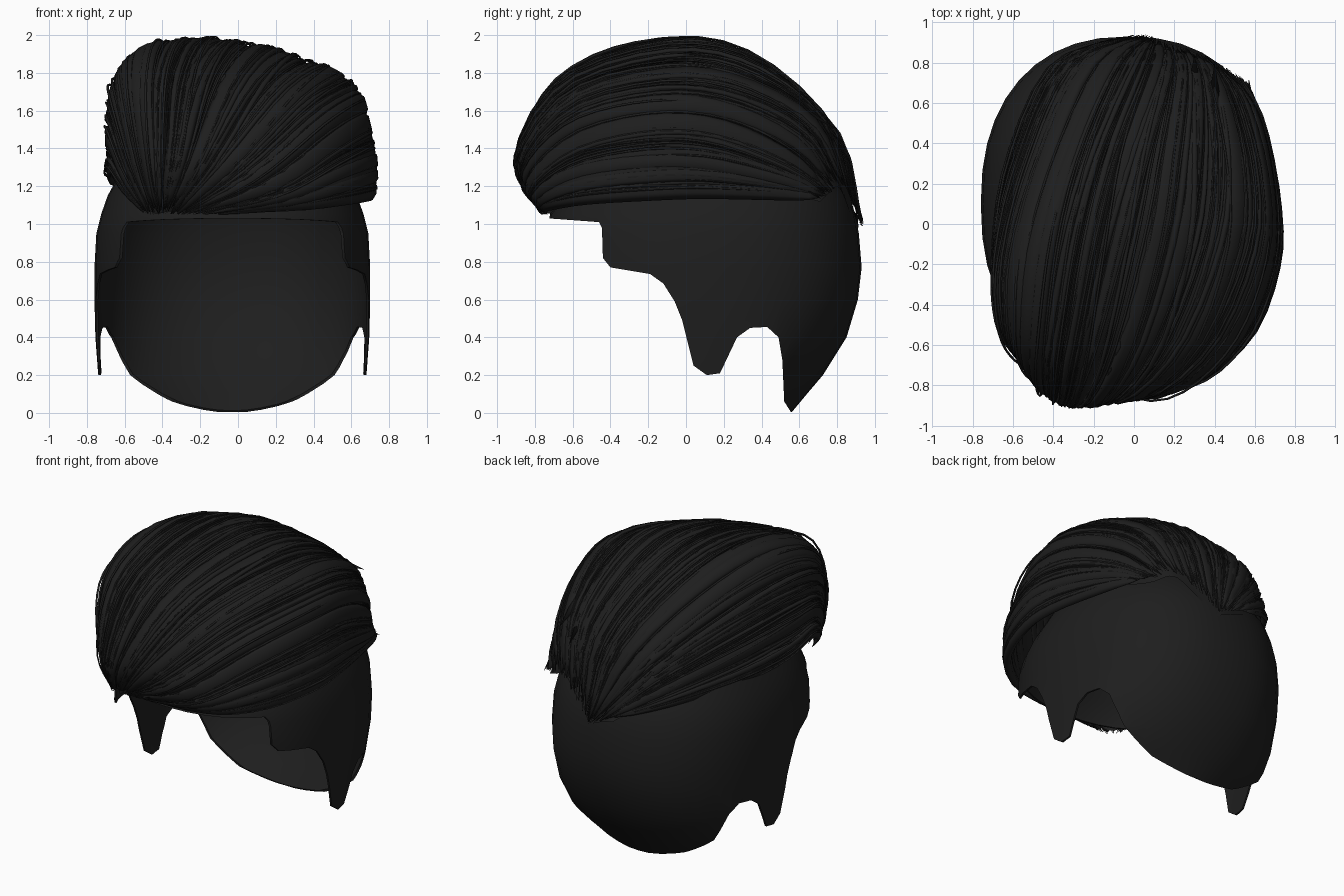
import bpy, bmesh, math, random
from mathutils import Vector

if "Cube" in bpy.data.objects:
    bpy.data.objects.remove(bpy.data.objects["Cube"])

random.seed(7)
black = bpy.data.materials.new("dark_hair")
black.diffuse_color = (0.013, 0.013, 0.013, 1)
black.use_nodes = True
black.node_tree.nodes["Principled BSDF"].inputs["Base Color"].default_value = black.diffuse_color


def make_object(name, bm):
    bmesh.ops.recalc_face_normals(bm, faces=bm.faces)
    me = bpy.data.meshes.new(name)
    bm.to_mesh(me)
    bm.free()
    me.materials.append(black)
    for p in me.polygons:
        p.use_smooth = True
    ob = bpy.data.objects.new(name, me)
    bpy.context.collection.objects.link(ob)
    return ob


def bridge(bm, a, b):
    n = len(a)
    for i in range(n):
        bm.faces.new((a[i], a[(i + 1) % n], b[(i + 1) % n], b[i]))


# Scalp: stacked rounded rings (z, half width, front depth, back y)
RINGS = [(-.02, .42, .80, .54), (.03, .53, .80, .582), (.1, .63, .82, .64), (.2, .71, .83, .725), (.4, .725, .84, .85),
         (.6, .73, .84, .91), (.77, .73, .84, .93), (.95, .72, .84, .915), (1.05, .695, .82, .895),
         (1.15, .66, .75, .86), (1.35, .55, .62, .72), (1.5, .41, .45, .53), (1.6, .22, .25, .32)]
bm = bmesh.new()
prev = None
for z, hx, front, back in RINGS:
    ring = []
    power = 2 / (2 + .3 * max(0, min(1, (z - .1) / .4)))
    for i in range(40):
        a = 2 * math.pi * i / 40
        c, s = [math.copysign(abs(v) ** power, v) for v in (math.cos(a), math.sin(a))]
        ring.append(bm.verts.new((-.03 + hx * c, .1 + s * (back - .1 if s > 0 else front), z)))
    if prev:
        bridge(bm, prev, ring)
    prev = ring
top = bm.verts.new((-.03, .1, 1.64))
for i in range(40):
    bm.faces.new((prev[i], prev[(i + 1) % 40], top))
scalp = make_object("scalp", bm)

# Hairline cutter: side outline with temple, sideburn, ear notch and nape
HAIRLINE = [(-1.2, 1.03), (-.73, 1.03), (-.46, 1.01), (-.445, .98), (-.44, .82), (-.40, .77), (-.19, .735),
            (-.12, .685), (-.06, .59), (-.02, .49), (.04, .25), (.11, .2), (.18, .21), (.27, .40),
            (.34, .45), (.43, .455), (.49, .40), (.51, .28), (.52, .06), (.555, .005),
            (1.2, .005), (1.2, 2.2), (-1.2, 2.2)]
bm = bmesh.new()
sides = [[bm.verts.new((x, y, z)) for y, z in HAIRLINE] for x in (-1.2, 1.2)]
bridge(bm, *sides)
for s in sides:
    bm.faces.new(s)
cutter = make_object("hairline_cutter", bm)
cutter.hide_render = True

solid = scalp.modifiers.new("thickness", 'SOLIDIFY')
solid.thickness, solid.offset = .012, -1
cut = scalp.modifiers.new("hairline", 'BOOLEAN')
cut.object, cut.operation, cut.solver = cutter, 'INTERSECT', 'EXACT'
bpy.context.view_layer.objects.active = scalp
scalp.select_set(True)
for m in ("thickness", "hairline"):
    bpy.ops.object.modifier_apply(modifier=m)
bpy.ops.object.shade_smooth_by_angle(angle=math.radians(40))
bpy.data.objects.remove(cutter)

# Swept volume: guide paths from the back to the front tuft, left to right
GUIDES = [
    [(-.08, .93, 1.06), (-.42, .77, 1.2), (-.62, .3, 1.24), (-.68, -.12, 1.26), (-.67, -.4, 1.3), (-.61, -.57, 1.2), (-.5, -.65, 1.06)],
    [(.05, .94, 1.0), (-.28, .78, 1.45), (-.5, .29, 1.71), (-.62, -.18, 1.8), (-.62, -.53, 1.68), (-.55, -.69, 1.34), (-.46, -.72, 1.05)],
    [(.12, .92, 1.0), (.08, .78, 1.5), (-.08, .36, 1.88), (-.2, -.1, 1.965), (-.31, -.65, 1.77), (-.36, -.89, 1.35), (-.4, -.77, 1.05)],
    [(.34, .84, 1.2), (.43, .67, 1.54), (.51, .3, 1.74), (.5, -.1, 1.79), (.3, -.6, 1.66), (-.02, -.87, 1.32), (-.32, -.76, 1.05)],
    [(.48, .76, 1.16), (.61, .53, 1.32), (.675, .15, 1.47), (.66, -.2, 1.49), (.5, -.58, 1.4), (.2, -.82, 1.2), (-.25, -.76, 1.05)],
    [(.55, .72, 1.14), (.63, .5, 1.17), (.71, .1, 1.19), (.71, -.2, 1.18), (.58, -.55, 1.15), (.3, -.75, 1.1), (-.1, -.74, 1.05)]]
GUIDES = [[Vector(p) for p in g] for g in GUIDES]


def spline(pts, u):
    n = len(pts) - 1
    u = max(0, min(.99999, u)) * n
    i = int(u)
    f = u - i
    b, c = pts[i], pts[i + 1]
    a = pts[i - 1] if i else b * 2 - c
    d = pts[i + 2] if i + 2 <= n else c * 2 - b
    return .5 * (2 * b + (c - a) * f + (2 * a - 5 * b + 4 * c - d) * f * f + (3 * b - a - 3 * c + d) * f ** 3)


def surface(s, t):
    return spline([spline(g, t) for g in GUIDES], s)


def frame(s, t):
    e = .01
    s, t = max(e, min(1 - e, s)), max(e, min(1 - e, t))
    ds = surface(s + e, t) - surface(s - e, t)
    dt = surface(s, t + e) - surface(s, t - e)
    n = dt.cross(ds).normalized()
    return n, n.cross(dt).normalized()


# Inner sheet closes the gaps between the locks
bm = bmesh.new()
grid = [[bm.verts.new(surface(i / 30, j / 24) - .03 * frame(i / 30, j / 24)[0]) for j in range(25)] for i in range(31)]
for i in range(30):
    for j in range(24):
        bm.faces.new((grid[i][j], grid[i + 1][j], grid[i + 1][j + 1], grid[i][j + 1]))
make_object("hair_underlayer", bm)


# Tapered flat tube following the swept volume
def lock(bm, s0, s1, width, thick, lift, t0, t1, steps=20, sides=6):
    prev = None
    for k in range(steps + 1):
        f = k / steps
        t = t0 + (t1 - t0) * f
        s = s0 + (s1 - s0) * f
        n, w = frame(s, t)
        swell = math.sin(math.pi * f)
        c = surface(s, t) + n * lift * swell
        taper = .08 + .92 * swell ** .6
        ring = []
        for i in range(sides):
            a = 2 * math.pi * i / sides
            ring.append(bm.verts.new(c + w * math.cos(a) * width * taper + n * math.sin(a) * thick * taper))
        if prev:
            bridge(bm, prev, ring)
        else:
            bm.faces.new(ring)
        prev = ring
    bm.faces.new(prev)


def layer(name, count, width, thick, lift, drift):
    bm = bmesh.new()
    for i in range(count):
        s = (i + .5) / count
        r = random.uniform
        lock(bm, s + r(-drift, drift), s + r(-drift, drift), width * r(.7, 1.3), thick * r(.7, 1.3),
             r(*lift), r(0, .04), 1 - r(0, .03))
    make_object(name, bm)


layer("wide_locks", 34, .055, .026, (-.025, .012), .02)
layer("fine_locks", 100, .016, .012, (-.008, .018), .03)
layer("strands", 130, .006, .006, (.006, .026), .04)

# Loose flyaway strands over the front
bm = bmesh.new()
for s, lift in ((.08, .03), (.16, .035), (.24, .035), (.31, .05), (.36, .03), (.7, .05), (.85, .03)):
    lock(bm, s, s + .02, .007, .007, lift, .3, .99)
make_object("flyaway_strands", bm)

# Pointed tips at the back right
bm = bmesh.new()
for base, tip in (((.4, .5, 1.68), (.4, .8, 1.5)), ((.3, .6, 1.66), (.3, .84, 1.42)), ((.58, .45, 1.3), (.57, .72, 1.13))):
    base, tip = Vector(base), Vector(tip)
    side = (tip - base).cross(Vector((0, 0, 1))).normalized() * .05
    ring = [bm.verts.new(base + side), bm.verts.new(base + Vector((0, 0, .03))),
            bm.verts.new(base - side), bm.verts.new(base - Vector((0, 0, .03)))]
    p = bm.verts.new(tip)
    for i in range(4):
        bm.faces.new((ring[i], ring[(i + 1) % 4], p))
make_object("back_tips", bm)
